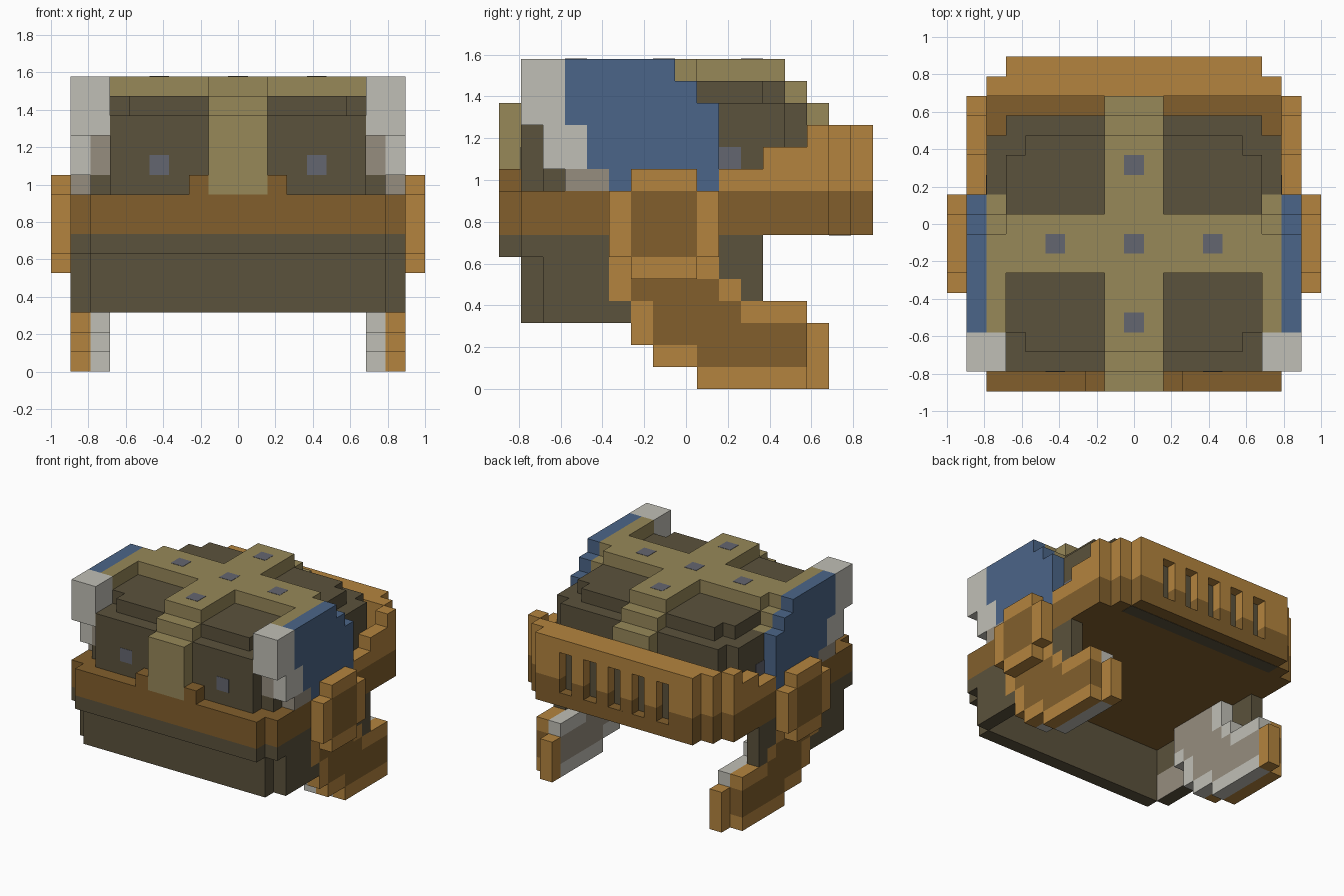
import bpy, bmesh
from mathutils import Vector

if "Cube" in bpy.data.objects:
    bpy.data.objects.remove(bpy.data.objects["Cube"])

U = 2 / 19  # one block
T = 0.02    # plate thickness in blocks


def material(name, hex_code):
    rgb = [int(hex_code[i:i + 2], 16) / 255 for i in (0, 2, 4)]
    lin = [c / 12.92 if c <= 0.04045 else ((c + 0.055) / 1.055) ** 2.4 for c in rgb]
    m = bpy.data.materials.new(name)
    m.use_nodes = True
    m.diffuse_color = (*lin, 1)
    m.node_tree.nodes["Principled BSDF"].inputs["Base Color"].default_value = (*lin, 1)
    return m


BRONZE = material("light bronze", "B4843E")
BROWN = material("dark bronze", "825F2C")
DARK = material("dark leather", "5B523C")
OLIVE = material("olive brass", "978859")
BLUE = material("steel blue", "4B6588")
SILVER = material("light silver", "C0BFB6")
WARM = material("warm grey", "968D7F")
SLATE = material("slate rivet", "646670")


def part(name, mat, boxes, mirror=False):
    """Join boxes given in blocks as (x0, x1, y0, y1, z0, z1), optionally mirrored over x."""
    boxes = list(boxes)
    if mirror:
        boxes += [(-b[1], -b[0], *b[2:]) for b in boxes]
    bm = bmesh.new()
    for x0, x1, y0, y1, z0, z1 in boxes:
        size = Vector((x1 - x0, y1 - y0, z1 - z0)) * U
        mid = Vector((x0 + x1, y0 + y1, z0 + z1)) * U / 2
        verts = bmesh.ops.create_cube(bm, size=1)["verts"]
        bmesh.ops.scale(bm, vec=size, verts=verts)
        bmesh.ops.translate(bm, vec=mid, verts=verts)
    mesh = bpy.data.meshes.new(name)
    bm.to_mesh(mesh)
    bm.free()
    mesh.materials.append(mat)
    obj = bpy.data.objects.new(name, mesh)
    bpy.context.collection.objects.link(obj)


# Lower face guard: thin shell, open underneath
part("face_guard", DARK, [(-7.5, 7.5, -7.5, -6.5, 3, 6), (-7.5, 7.5, -8.5, -6.5, 6, 7)])
part("face_guard_sides", DARK, [
    (7.5, 8.5, -6.5, -3.5, 4, 6), (7.5, 8.5, -6.5, -2.5, 3, 4), (7.5, 8.5, -7.5, -3.5, 6, 7),
    (7.5, 8.5, 1.5, 3.5, 5, 7), (7.5, 8.5, 2.5, 3.5, 4, 5)], True)

# Rim slab and the raised parts on it
part("rim", BROWN, [(-8.5, 8.5, -7.5, 6.5, 7, 9), (-7.5, 7.5, -8.5, -7.5, 7, 9)])
part("rim_front_step", BROWN, [(1.5, 2.5, -8.5, -7.5, 9, 10)], True)
part("rim_side_steps", BRONZE, [
    (7.5, 8.5, 1.5, 6.5, 9, 10), (7.5, 8.5, 3.5, 6.5, 10, 11), (7.5, 8.5, 5.5, 6.5, 11, 12)], True)
part("rim_under_strip", DARK, [(-6.5, 6.5, 6.5, 7.5, 7 - T, 7)])

# Slotted neck guard: solid rails with bars between five dark-backed slots
bars = [(x - 0.5, x + 0.5) for x in (-3, -1, 1, 3)]
ends = [(-6.5, -4.5), (4.5, 6.5)]
part("neck_guard_lower", BROWN,
     [(-6.5, 6.5, 6.5, 8.5, 7, 8)] + [(a, b, 6.5, 8.5, 8, 9) for a, b in bars + ends]
     + [(s - 0.5, s + 0.5, 6.5, 7.5, 7, 9) for s in (-7, 7)])
part("neck_guard_upper", BRONZE,
     [(-6.5, 6.5, 6.5, 8.5, 11, 12)] + [(a, b, 6.5, 8.5, 9, 11) for a, b in bars + ends]
     + [(s - 0.5, s + 0.5, 6.5, 7.5, 9, 12) for s in (-7, 7)])
part("neck_guard_slot_backs", DARK, [(x - 0.5, x + 0.5, 7.5, 7.75, 8, 11) for x in (-4, -2, 0, 2, 4)])

# Stepped dome
part("dome", DARK, [(-6.5, 6.5, -7.5, 5.5, 9, 13), (-5.5, 5.5, -6.5, 4.5, 13, 14)])
part("dome_sides", DARK, [
    (6.5, 7.5, -6.5, 4.5, 9, 10), (6.5, 7.5, 1.5, 4.5, 10, 13), (5.5, 6.5, -5.5, 3.5, 13, 14)], True)

# Cross-shaped bands over the dome
part("centre_band", OLIVE, [
    (-1.5, 1.5, -8.5, -7.5, 9, 13), (-1.5, 1.5, -7.5, 5.5, 13, 14),
    (-1.5, 1.5, -6.5, 4.5, 14, 15), (-1.5, 1.5, 5.5, 6.5, 9, 13)])
part("cross_band", OLIVE, [(1.5, 6.5, -2.5, 0.5, 14, 15)], True)

# Side panels: olive inner frame with blue outside, stepped at the back
steps = [(-5.5, -0.5, 14, 15), (-5.5, 0.5, 13, 14), (-5.5, 1.5, 12, 13), (-4.5, 1.5, 10, 12)]
part("side_frame", OLIVE, [(6.5, 7.5, *s) for s in steps], True)
part("side_panel", BLUE, [(7.5, 8.5, *s) for s in steps + [(-3.5, 1.5, 9, 10)]], True)

# Grey corner posts at the front
part("corner_post", SILVER, [(6.5, 8.5, -7.5, -5.5, 12, 15), (7.5, 8.5, -6.5, -4.5, 10, 12)], True)
part("corner_post_shade", WARM, [(6.5, 7.5, -6.5, -4.5, 10, 12), (7.5, 8.5, -5.5, -3.5, 9, 10)], True)

# Cheek guards: each row is y start, inner start, inner end, y end, z0, z1
cheek_rows = [(0.5, 0.5, 0.5, 5.5, 0, 1), (-1.5, 0.5, 5.5, 5.5, 1, 2), (-2.5, -1.5, 5.5, 5.5, 2, 3),
              (-2.5, -1.5, 2.5, 5.5, 3, 4), (-3.5, -2.5, 1.5, 2.5, 4, 5), (-3.5, -3.5, 0.5, 1.5, 5, 7)]
edge, inner = [], []
for a, b, c, d, z0, z1 in cheek_rows:
    edge += [(p, q, z0, z1) for p, q in ((a, b), (c, d)) if q > p]
    if c > b:
        inner.append((b, c, z0, z1))
part("cheek_edge", BRONZE, [(7.5, 8.5, *r) for r in edge] + [(7.5, 8.5, -3.5, 0.5, 5, 7)], True)
part("cheek_centre", BROWN, [(7.5, 8.5, *r) for r in inner if r[2] < 5], True)

# Rear tip of each cheek guard, set inward by one block
part("cheek_tip", BRONZE, [(6.5, 7.5, 5.5, 6.5, 0, 3)], True)

# Grey lining on the inside of the cheeks, continued as a plate towards the front
part("cheek_lining_edge", SILVER, [(6.5, 7.5, *r) for r in edge], True)
part("cheek_lining", WARM, [(6.5, 7.5, *r) for r in inner], True)
part("face_guard_lining", WARM, [(7.5 - T, 7.5, -6.5, -3.5, 3, 5)], True)

# Hinge bosses over the ears
part("hinge_edge", BRONZE, [
    (8.5, 9.5, -3.5, -2.5, 6, 9), (8.5, 9.5, 0.5, 1.5, 6, 9),
    (8.5, 9.5, -2.5, 0.5, 5, 6), (8.5, 9.5, -2.5, 0.5, 9, 10)], True)
part("hinge_centre", BROWN, [(8.5, 9.5, -2.5, 0.5, 6, 9)], True)

# Rivets as thin plates
part("top_rivets", SLATE, [(x - 0.5, x + 0.5, y - 0.5, y + 0.5, 15, 15 + T)
                           for x, y in ((0, 3), (0, -1), (0, -5), (-4, -1), (4, -1))])
part("front_rivets", SLATE, [(3.5, 4.5, -7.5 - T, -7.5, 10, 11)], True)
part("side_rivets", SLATE, [(7.5, 7.5 + T, 1.5, 2.5, 10, 11)], True)
